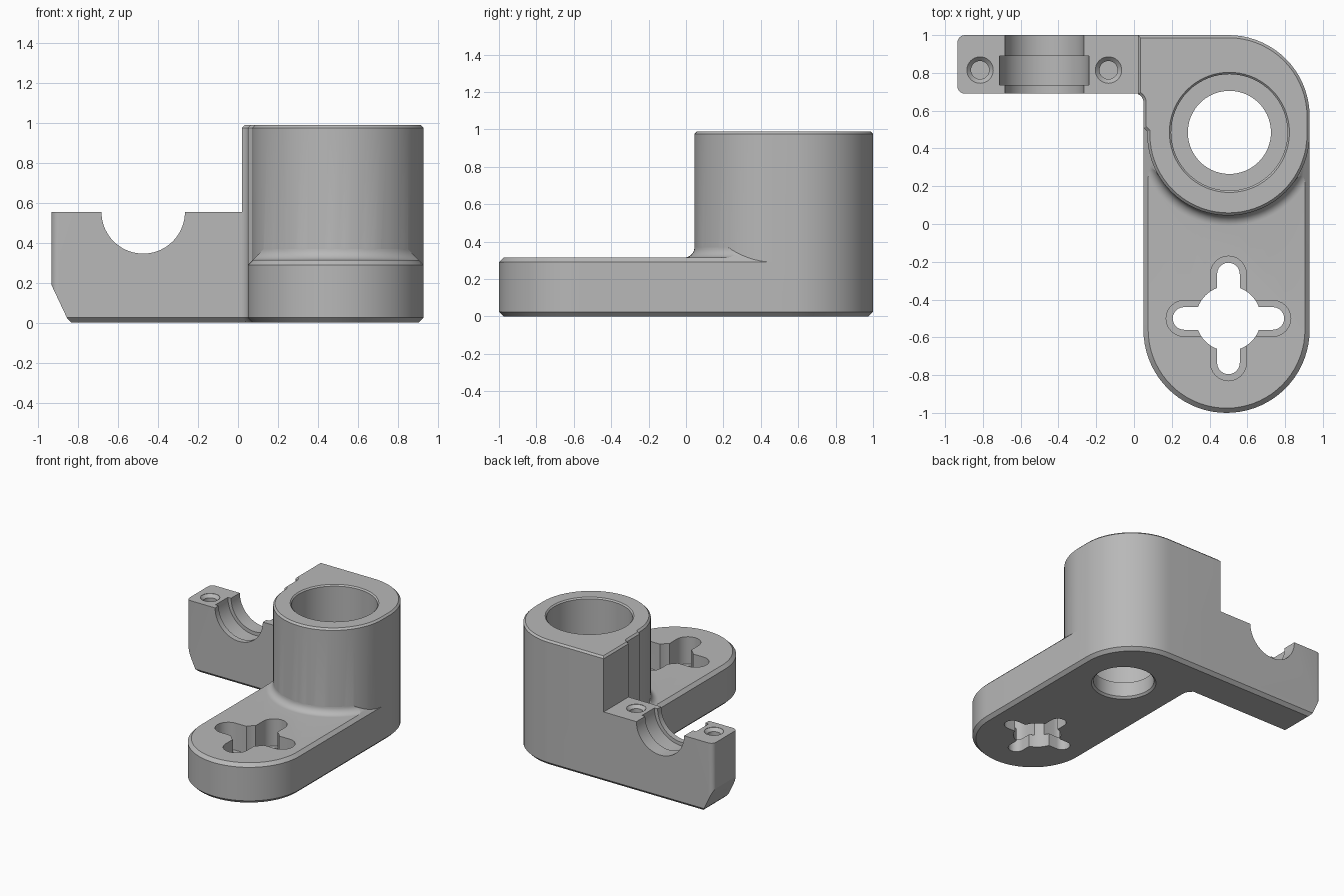
import bpy, bmesh
from math import cos, sin, pi, radians
from mathutils import Vector, Matrix

cube = bpy.data.objects.get("Cube")
if cube:
    bpy.data.objects.remove(cube, do_unlink=True)

grey = bpy.data.materials.new("plain grey")
grey.use_nodes = True
colour = (0.48, 0.48, 0.48, 1)
grey.diffuse_color = colour
grey.node_tree.nodes["Principled BSDF"].inputs["Base Color"].default_value = colour

SIDEWAYS = Matrix.Rotation(pi / 2, 4, "X")


def arc(cx, cy, r, start, end, steps=12):
    angles = [radians(start + (end - start) * i / steps) for i in range(steps + 1)]
    return [(cx + r * cos(a), cy + r * sin(a)) for a in angles]


def stadium(cx, cy, half, r, upright=False):
    d = half - r
    if upright:
        return arc(cx, cy + d, r, 0, 180) + arc(cx, cy - d, r, 180, 360)
    return arc(cx + d, cy, r, -90, 90) + arc(cx - d, cy, r, 90, 270)


def inset(outline, d):
    """Mitred inward offset of a counter-clockwise outline."""
    pts = [Vector(p) for p in outline]
    result = []
    for i, p in enumerate(pts):
        e1 = (p - pts[i - 1]).normalized()
        e2 = (pts[(i + 1) % len(pts)] - p).normalized()
        n1, n2 = Vector((-e1.y, e1.x)), Vector((-e2.y, e2.x))
        result.append(p + (n1 + n2) * (d / (1 + n1.dot(n2))))
    return result


def loft(name, rings, matrix=None):
    """Closed solid through rings of equal point count."""
    bm = bmesh.new()
    loops = [[bm.verts.new(p) for p in ring] for ring in rings]
    for a, b in zip(loops, loops[1:]):
        for i in range(len(a)):
            j = (i + 1) % len(a)
            bm.faces.new((a[i], a[j], b[j], b[i]))
    bm.faces.new(loops[0][::-1])
    bm.faces.new(loops[-1])
    bmesh.ops.recalc_face_normals(bm, faces=bm.faces)
    if matrix:
        bm.transform(matrix)
    mesh = bpy.data.meshes.new(name)
    bm.to_mesh(mesh)
    bm.free()
    mesh.materials.append(grey)
    obj = bpy.data.objects.new(name, mesh)
    bpy.context.collection.objects.link(obj)
    return obj


def prism(name, outline, z0, z1, low=0, high=0, matrix=None):
    levels = [(z0 + low, 0), (z1 - high, 0)]
    if low:
        levels.insert(0, (z0, low))
    if high:
        levels.append((z1, high))
    rings = [[(x, y, z) for x, y in (inset(outline, d) if d else outline)]
             for z, d in levels]
    return loft(name, rings, matrix)


def lathe(name, profile, centre, sideways=False, segments=72):
    rings = [[(r * cos(2 * pi * i / segments), r * sin(2 * pi * i / segments), z)
              for i in range(segments)] for r, z in profile]
    matrix = Matrix.Translation(centre)
    return loft(name, rings, matrix @ SIDEWAYS if sideways else matrix)


def combine(target, other, operation):
    mod = target.modifiers.new(operation.lower(), "BOOLEAN")
    mod.operation, mod.solver, mod.object = operation, "EXACT", other
    bpy.context.view_layer.update()
    evaluated = target.evaluated_get(bpy.context.evaluated_depsgraph_get())
    mesh = bpy.data.meshes.new_from_object(evaluated)
    target.modifiers.clear()
    target.data = mesh
    bpy.data.objects.remove(other, do_unlink=True)


# Round tower with a square back corner
tower = (arc(0.5, 0.57, 0.43, 0, 90, 18) + [(0.02, 1)]
         + arc(0.005, 0.645, 0.045, 70, 0, 6) + [(0.05, 0.51), (0.07, 0.49)]
         + arc(0.5, 0.475, 0.43, 180, 360, 36))
bracket = prism("bracket", tower, 0, 0.99, 0.025, 0.014)

# Flat round-ended foot
foot = [(0.93, 0.57), (0.05, 0.6)] + arc(0.49, -0.56, 0.44, 180, 360, 36)
combine(bracket, prism("foot", foot, 0, 0.315, 0.025, 0.025), "UNION")

# Fillet where the tower meets the foot, trimmed by the foot's sloped edges
curve = arc(0.485, 0.37, 0.055, 270, 180, 8)
fillet = lathe("fillet", [(0.485, 0.22)] + curve + [(0.4, 0.38)], (0.5, 0.475, 0))
limit = prism("limit", [(0.05, -0.2), (0.93, -0.2), (0.93, 0.5), (0.05, 0.5)],
              0.2, 0.38, 0, 0.09)
combine(fillet, limit, "INTERSECT")
combine(bracket, fillet, "UNION")

# Side clamp arm
clamp = (arc(-0.895, 0.96, 0.04, 90, 180, 6) + arc(-0.895, 0.73, 0.04, 180, 270, 6)
         + [(0.15, 0.69), (0.15, 1)])
combine(bracket, prism("clamp_arm", clamp, 0, 0.555, 0.025), "UNION")

cutters = []

# Sloped lower end of the clamp arm
slope = [(-1.1, -0.1), (-0.735, -0.1), (-0.855, 0.02), (-0.96, 0.243), (-1.1, 0.243)]
cutters.append(prism("slope_cut", slope, -1.1, -0.6, matrix=SIDEWAYS))

# Clamp saddle with a wider middle groove
saddle = [(0.209, -1.1), (0.209, -0.89), (0.237, -0.89),
          (0.237, -0.735), (0.209, -0.735), (0.209, -0.6)]
cutters.append(lathe("saddle_cut", saddle, (-0.475, 0, 0.555), True))

# Blind screw holes
for x in (-0.815, -0.135):
    hole = [(0.048, 0.2), (0.048, 0.53), (0.07, 0.553), (0.07, 0.6)]
    cutters.append(lathe("screw_hole", hole, (x, 0.815, 0), segments=32))

# Stepped tower bore
bore = [(0.235, -0.1), (0.235, 0), (0.22, 0.015), (0.22, 0.13), (0.308, 0.13),
        (0.308, 0.98), (0.318, 0.99), (0.318, 1.1)]
cutters.append(lathe("bore", bore, (0.505, 0.485, 0)))

# Cross-shaped socket in the foot, with a ledge around each slot
cutters.append(lathe("socket", [(0.172, -0.1), (0.172, 0.5)], (0.5, -0.5, 0)))
for upright in (False, True):
    cutters.append(prism("slot", stadium(0.5, -0.5, 0.295, 0.06, upright), -0.1, 0.5))
    cutters.append(prism("ledge", stadium(0.5, -0.5, 0.33, 0.095, upright), 0.1, 0.5))

for cutter in cutters:
    combine(bracket, cutter, "DIFFERENCE")

bpy.ops.object.select_all(action="DESELECT")
bracket.select_set(True)
bpy.context.view_layer.objects.active = bracket
bpy.ops.object.shade_smooth_by_angle(angle=radians(25))
